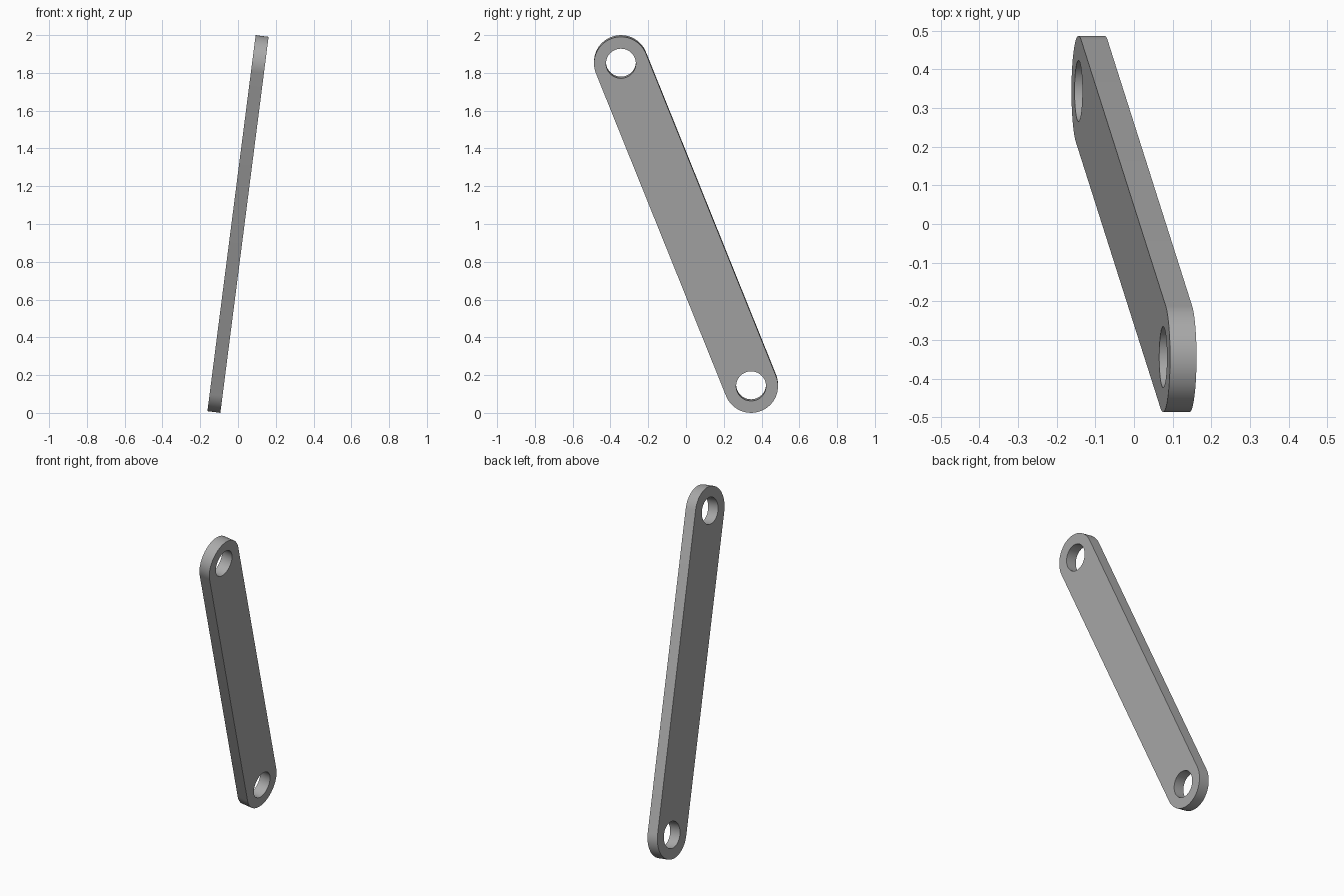
import bpy
import bmesh
import math
from mathutils import Matrix, Vector

cube = bpy.data.objects.get("Cube")
if cube:
    bpy.data.objects.remove(cube)

END_Y, END_Z = 0.3445, 0.861      # pivot centre offsets in the plate plane
OUTER_R, HOLE_R = 0.1425, 0.079
THICKNESS = 0.069
LEAN = math.radians(7.31)         # sideways tilt of the plate
SEG = 32

top = Vector((0, -END_Y, END_Z))
bottom = -top
along = math.atan2(top.z, top.y)


def arc(centre, radius, start, sweep, count):
    return [centre + radius * Vector((0, math.cos(start + sweep * i / count),
                                      math.sin(start + sweep * i / count)))
            for i in range(count + 1)]


def add_loop(bm, points):
    verts = [bm.verts.new(p) for p in points]
    return [bm.edges.new((v, verts[i - 1])) for i, v in enumerate(verts)]


# Rounded bar outline with a round hole at each end
bm = bmesh.new()
half = math.pi / 2
edges = add_loop(bm, arc(top, OUTER_R, along - half, math.pi, SEG)
                 + arc(bottom, OUTER_R, along + half, math.pi, SEG))
for centre in (top, bottom):
    edges += add_loop(bm, arc(centre, HOLE_R, 0, 2 * math.pi, 2 * SEG)[:-1])
bmesh.ops.triangle_fill(bm, edges=edges, use_beauty=True, normal=(1, 0, 0))

# Thicken, centre and lean the plate
result = bmesh.ops.extrude_face_region(bm, geom=bm.faces[:])
moved = [g for g in result["geom"] if isinstance(g, bmesh.types.BMVert)]
bmesh.ops.translate(bm, verts=moved, vec=(THICKNESS, 0, 0))
bmesh.ops.translate(bm, verts=bm.verts[:], vec=(-THICKNESS / 2, 0, 0))
bmesh.ops.recalc_face_normals(bm, faces=bm.faces[:])
bm.transform(Matrix.Translation((0, 0, 1)) @ Matrix.Rotation(LEAN, 4, "Y"))

mesh = bpy.data.meshes.new("link_bar")
bm.to_mesh(mesh)
bm.free()
bar = bpy.data.objects.new("link_bar", mesh)
bpy.context.collection.objects.link(bar)

# Plain grey metal
grey = bpy.data.materials.new("grey_metal")
grey.use_nodes = True
colour = (0.4, 0.4, 0.4, 1)
grey.diffuse_color = colour
grey.node_tree.nodes["Principled BSDF"].inputs["Base Color"].default_value = colour
mesh.materials.append(grey)

bpy.ops.object.select_all(action="DESELECT")
bar.select_set(True)
bpy.context.view_layer.objects.active = bar
bpy.ops.object.shade_smooth_by_angle(angle=math.radians(30))
